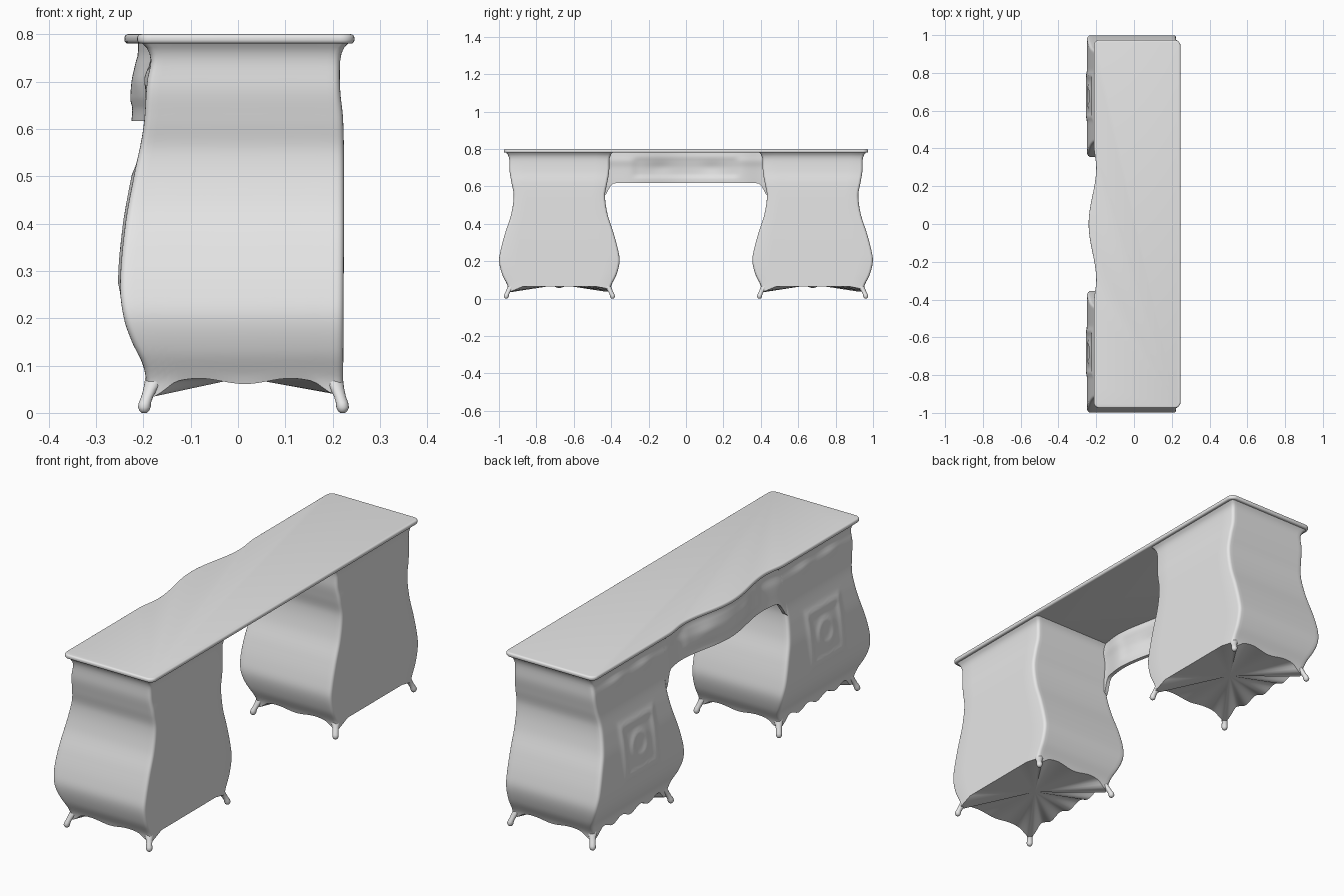
import bpy, bmesh, math

old = bpy.data.objects.get("Cube")
if old:
    bpy.data.objects.remove(old, do_unlink=True)

grey = bpy.data.materials.new("plain_grey")
grey.use_nodes = True
grey.diffuse_color = (0.8, 0.8, 0.8, 1)
grey.node_tree.nodes["Principled BSDF"].inputs["Base Color"].default_value = (0.8, 0.8, 0.8, 1)


def finish(bm, name, angle=45):
    bmesh.ops.recalc_face_normals(bm, faces=bm.faces[:])
    mesh = bpy.data.meshes.new(name)
    bm.to_mesh(mesh)
    bm.free()
    ob = bpy.data.objects.new(name, mesh)
    bpy.context.collection.objects.link(ob)
    mesh.materials.append(grey)
    bpy.ops.object.select_all(action='DESELECT')
    ob.select_set(True)
    bpy.context.view_layer.objects.active = ob
    bpy.ops.object.shade_smooth_by_angle(angle=math.radians(angle))
    return ob


def smooth(a, b, v):
    t = min(1, max(0, (v - a) / (b - a)))
    return t * t * (3 - 2 * t)


def curve(points, z):
    """Smooth Hermite curve through (height, value) points."""
    if z <= points[0][0]:
        return points[0][1]
    if z >= points[-1][0]:
        return points[-1][1]
    last = len(points) - 1
    i = next(k for k in range(last) if z <= points[k + 1][0])

    def slope(k):
        a, b = points[max(k - 1, 0)], points[min(k + 1, last)]
        return (b[1] - a[1]) / (b[0] - a[0])

    (z0, v0), (z1, v1) = points[i], points[i + 1]
    h = z1 - z0
    t = (z - z0) / h
    return ((2*t**3 - 3*t*t + 1) * v0 + (t**3 - 2*t*t + t) * h * slope(i)
            + (3*t*t - 2*t**3) * v1 + (t**3 - t*t) * h * slope(i + 1))


def loft(bm, rings, closed=True):
    for a, b in zip(rings, rings[1:]):
        for i in range(len(a) if closed else len(a) - 1):
            j = (i + 1) % len(a)
            bm.faces.new((a[i], a[j], b[j], b[i]))


# Swelling outline of the pedestals: decorated face, flat face, half width
FRONT = [(.04, -.19), (.1, -.2), (.15, -.224), (.2, -.241), (.27, -.249), (.4, -.238),
         (.5, -.22), (.6, -.2), (.7, -.192), (.745, -.184), (.77, -.192), (.785, -.207)]
BACK = [(.04, .222), (.5, .224), (.62, .222), (.68, .216), (.745, .216), (.77, .223), (.785, .237)]
WIDTH = [(.04, .272), (.07, .277), (.13, .306), (.2, .322), (.26, .314), (.35, .29),
         (.45, .258), (.55, .244), (.62, .256), (.68, .266), (.745, .268), (.77, .276), (.785, .288)]
CENTRE = .677
ROUND = .014


def relief(u, z):
    """Low carved drawer panels on the decorated face."""
    def bump(d, w):
        return math.exp(-(d / w) ** 2)
    upper = bump(abs(u) - .1, .06) * bump(z - .71, .025)
    square = max(abs(u), abs(z - .39))
    frame = bump(square - .11, .016)
    ring = bump(math.hypot(u, z - .39) - .05, .016)
    return .007 * upper + .005 * frame + .005 * ring


def hem(side, s):
    """Scalloped lower edge, falling towards the feet."""
    drop = smooth(.72, 1, abs(s)) * .022
    if side == "back":
        return .065 - .012 * smooth(.9, 1, abs(s))
    if side == "front":
        return .068 - .011 * math.cos(4 * math.pi * s) - drop
    return .067 - .006 * math.cos(2 * math.pi * s) - drop


def ring_template():
    """Perimeter as (side, position along it, corner signs, corner angle)."""
    out = []
    for side, n, start, sx, sy in (("back", 8, 0, 1, 1), ("side", 28, 90, -1, 1),
                                   ("front", 56, 180, -1, -1), ("side", 28, 270, 1, -1)):
        for i in range(1, n):
            out.append((side, -1 + 2 * i / n, None, start))
        for i in range(5):
            out.append((side, 1, (sx, sy), start + 22.5 * i))
    return out


def pedestal_point(item, t, cy):
    side, s, corner, ang = item
    low = hem(side, s)
    z = low + (.785 - low) * t
    x0, x1, w = curve(FRONT, z), curve(BACK, z), curve(WIDTH, z)
    cx, hx = (x0 + x1) / 2, (x1 - x0) / 2
    if corner:
        a = math.radians(ang)
        return (cx + corner[0] * (hx - ROUND) + ROUND * math.cos(a),
                cy + corner[1] * (w - ROUND) + ROUND * math.sin(a), z)
    sx, sy = s * (hx - ROUND), s * (w - ROUND)
    if side == "back":
        return (x1, cy + sy, z)
    if side == "front":
        return (x0 - relief(sy, z), cy - sy, z)
    return (cx - sx, cy + w, z) if ang == 90 else (cx + sx, cy - w, z)


def pedestal(name, cy):
    bm = bmesh.new()
    template = ring_template()
    rings = [[bm.verts.new(pedestal_point(p, k / 56, cy)) for p in template] for k in range(57)]
    loft(bm, rings)
    # Shallow vaulted underside
    hub = bm.verts.new((.01, cy, .075))
    for a, b in zip(rings[0], rings[0][1:] + rings[0][:1]):
        bm.faces.new((a, hub, b))
    finish(bm, name)


def foot(name, tip, top):
    """Tapered, outward turned foot with a rounded toe."""
    bm = bmesh.new()
    rings = []
    for z, r, t in ((0, .005, 0), (.004, .01, 0), (.012, .0135, 0), (.022, .013, .06),
                    (.035, .0125, .25), (.05, .015, .5), (.066, .02, .8), (.085, .024, 1.1)):
        cx = tip[0] + (top[0] - tip[0]) * t
        cy = tip[1] + (top[1] - tip[1]) * t
        rings.append([bm.verts.new((cx + r * math.cos(math.tau * i / 16),
                                    cy + r * math.sin(math.tau * i / 16), z)) for i in range(16)])
    loft(bm, rings)
    bm.faces.new(rings[0])
    bm.faces.new(rings[-1])
    finish(bm, name, 60)


for side, sign in (("left", 1), ("right", -1)):
    pedestal(side + "_pedestal", sign * CENTRE)
    for place, tip_x, top_x in (("front", -.198, -.172), ("back", .221, .198)):
        for where, d in (("outer", 1), ("inner", -1)):
            foot(f"{side}_{place}_{where}_foot", (tip_x, sign * (CENTRE + d * .284)),
                 (top_x, sign * (CENTRE + d * .25)))


def edge_x(y):
    """Serpentine front edge of the top."""
    y = abs(y)
    if y < .3:
        return -.2 - .02 * (1 + math.cos(math.pi * y / .3))
    return -.2 - .013 * smooth(.3, .42, y)


# Table top with a softly rounded rim
bm = bmesh.new()
END, R = .974, .03
outline = [(edge_x(-.9 + 1.8 * i / 90), -.9 + 1.8 * i / 90) for i in range(91)]
for cx, cy, start in ((-.213 + R, END - R, 180), (.246 - R, END - R, 90),
                      (.246 - R, -END + R, 0), (-.213 + R, -END + R, -90)):
    for i in range(7):
        a = math.radians(start - 15 * i)
        outline.append((cx + R * math.cos(a), cy + R * math.sin(a)))
base = bm.faces.new([bm.verts.new((x, y, .78)) for x, y in outline])
moved = bmesh.ops.extrude_face_region(bm, geom=[base])["geom"]
bmesh.ops.translate(bm, verts=[v for v in moved if isinstance(v, bmesh.types.BMVert)], vec=(0, 0, .02))
rim = [e for e in bm.edges if abs(e.verts[0].co.z - e.verts[1].co.z) < .001]
bmesh.ops.bevel(bm, geom=rim, offset=.008, segments=4, profile=.5, affect='EDGES')
finish(bm, "table_top", 35)

# Curved apron bridging the kneehole, with a raised drawer panel
bm = bmesh.new()
faces = {}
for layer, depth in (("outer", 0), ("inner", .018)):
    rows = []
    for k in range(17):
        row = []
        for i in range(73):
            y = -.44 + .88 * i / 72
            low = .617 - .07 * smooth(.37, .44, abs(y)) ** 2
            z = low + (.785 - low) * k / 16
            panel = smooth(.3, .25, abs(y)) * smooth(.06, .035, abs(z - .7))
            dimple = math.exp(-((abs(y) - .14) / .06) ** 2 - ((z - .7) / .03) ** 2)
            x = edge_x(y) + .213 + curve(FRONT, min(z, .75)) - .006 * panel - .005 * dimple
            row.append(bm.verts.new((x + depth, y, z)))
        rows.append(row)
    loft(bm, rows, closed=False)
    faces[layer] = rows
for a, b in ((faces["outer"][0], faces["inner"][0]), (faces["outer"][-1], faces["inner"][-1])):
    loft(bm, [a, b], closed=False)
for end in (0, -1):
    loft(bm, [[r[end] for r in faces["outer"]], [r[end] for r in faces["inner"]]], closed=False)
finish(bm, "kneehole_apron")
